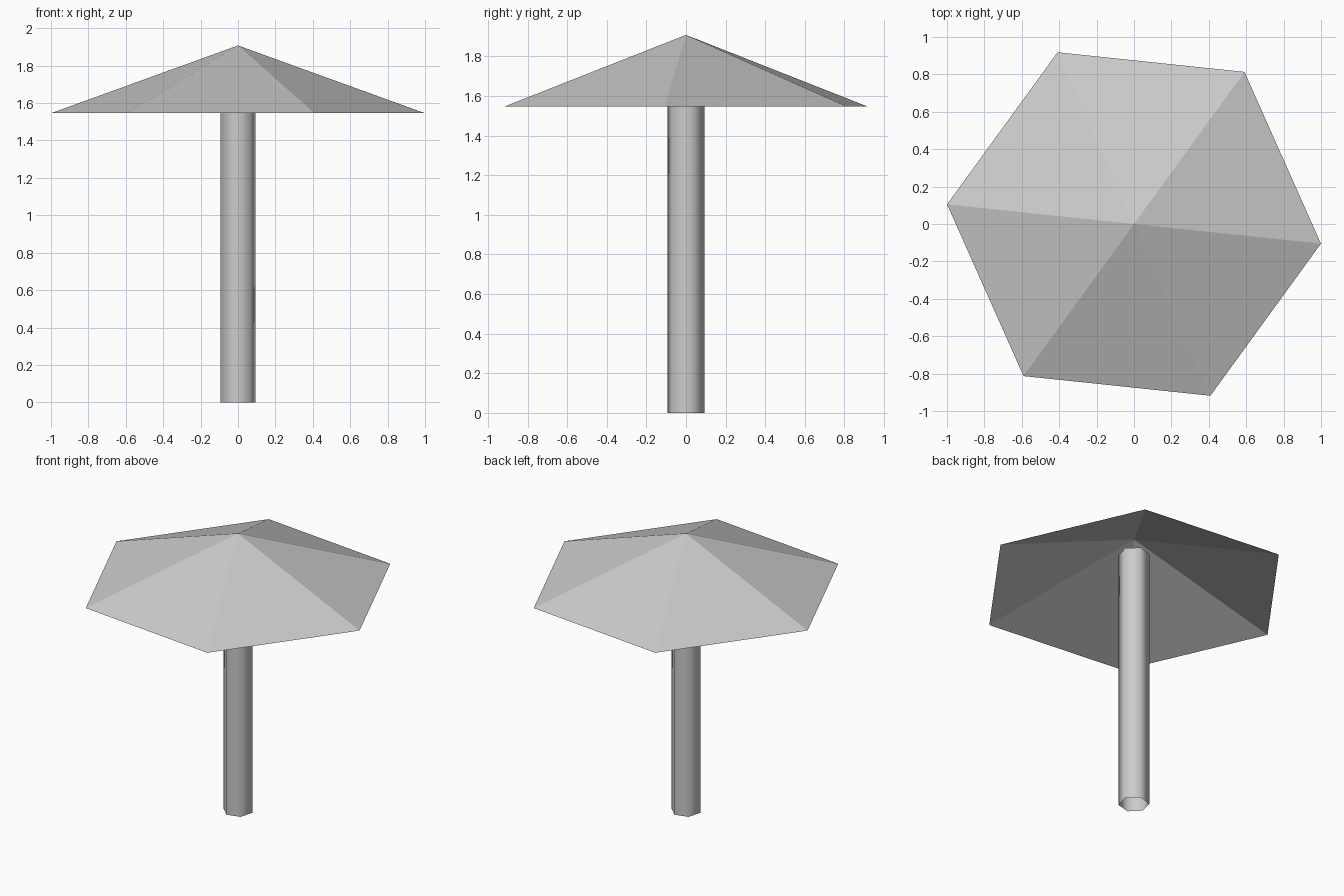
import bpy
from math import radians

cube = bpy.data.objects.get("Cube")
if cube:
    bpy.data.objects.remove(cube, do_unlink=True)

# Single plain grey for the whole model
GREY = (0.6, 0.6, 0.6, 1.0)
grey = bpy.data.materials.new("light_grey")
grey.use_nodes = True
grey.diffuse_color = GREY
grey.node_tree.nodes["Principled BSDF"].inputs["Base Color"].default_value = GREY

RIM_Z, APEX_Z = 1.546, 1.908
POLE_TOP = 1.80


def finish(name, turn):
    """Name the active part, turn it about z and colour it."""
    part = bpy.context.object
    part.name = part.data.name = name
    part.rotation_euler.z = radians(turn)
    part.data.materials.append(grey)
    return part


# Canopy: open six-sided cone (first corner lies on +y before turning)
bpy.ops.mesh.primitive_cone_add(
    vertices=6, radius1=1.005, radius2=0, depth=APEX_Z - RIM_Z,
    end_fill_type='NOTHING', location=(0, 0, (RIM_Z + APEX_Z) / 2))
finish("canopy", -6 - 90)

# Pole: open six-sided tube, smooth shaded, ending just under the apex
bpy.ops.mesh.primitive_cylinder_add(
    vertices=6, radius=0.096, depth=POLE_TOP,
    end_fill_type='NOTHING', location=(0, 0, POLE_TOP / 2))
finish("pole", 15 - 90)
bpy.ops.object.shade_smooth()
